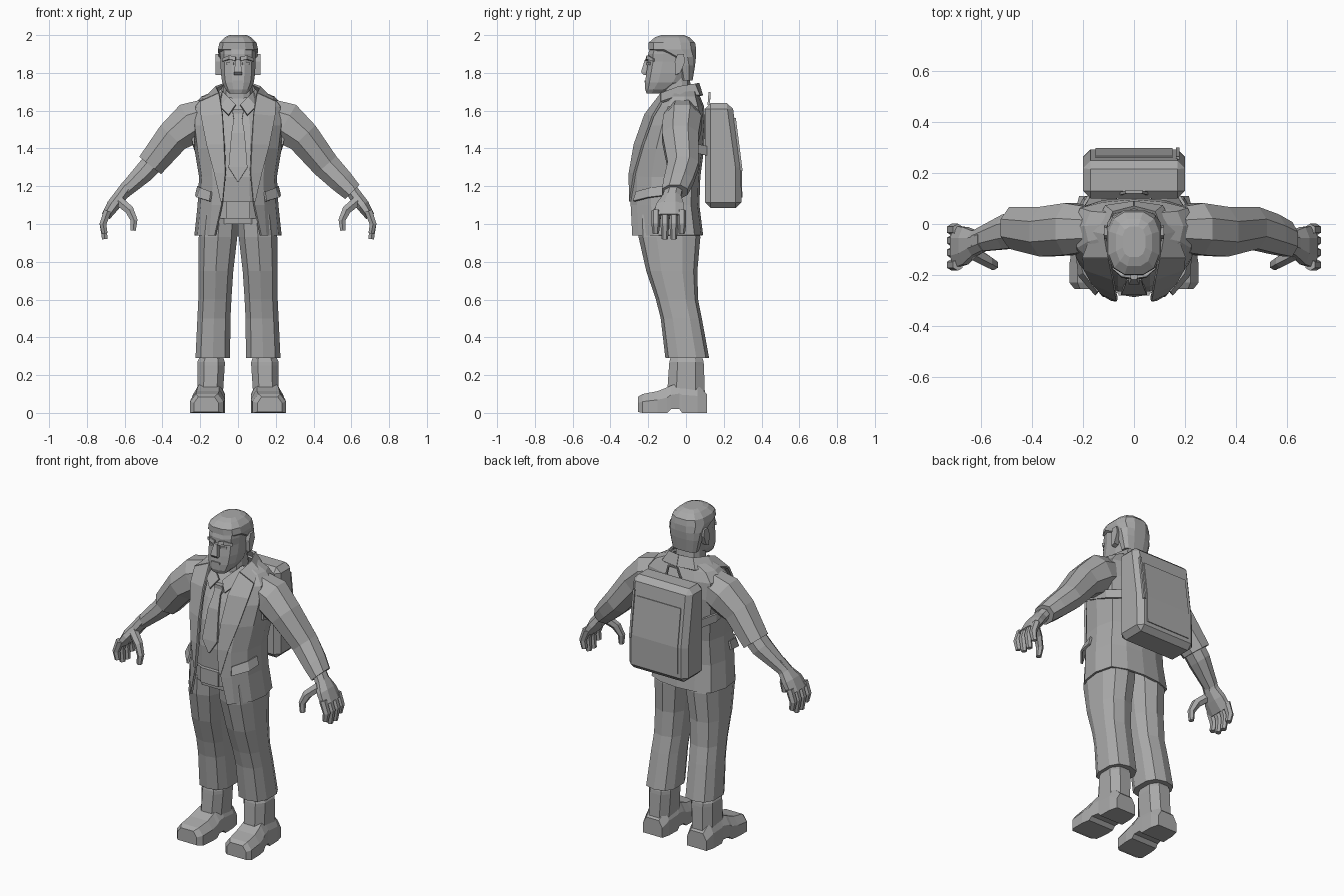
import bpy, bmesh, math
from mathutils import Vector

grey = bpy.data.materials.new("plain_grey")
grey.diffuse_color = (0.4, 0.4, 0.4, 1)


def make(name, rings, closed=True, caps=True, thick=0):
    """Skin a list of equal-length point rings."""
    bm = bmesh.new()
    rows = [[bm.verts.new(p) for p in r] for r in rings]
    n = len(rows[0])
    for a, b in zip(rows, rows[1:]):
        for i in range(n if closed else n - 1):
            j = (i + 1) % n
            bm.faces.new((a[i], a[j], b[j], b[i]))
    if closed and caps:
        bm.faces.new(rows[0])
        bm.faces.new(rows[-1])
    bmesh.ops.recalc_face_normals(bm, faces=bm.faces)
    me = bpy.data.meshes.new(name)
    bm.to_mesh(me)
    bm.free()
    me.materials.append(grey)
    ob = bpy.data.objects.new(name, me)
    bpy.context.collection.objects.link(ob)
    if thick:
        m = ob.modifiers.new("thickness", 'SOLIDIFY')
        m.thickness, m.offset = thick, 0
    return ob


def oval(z, x0, x1, y0, y1, n=12, p=0.75):
    """Horizontal rounded-box ring."""
    pts = []
    for i in range(n):
        a = 2 * math.pi * (i + 0.5) / n
        c, s = math.cos(a), math.sin(a)
        c = math.copysign(abs(c) ** p, c) / math.cos(math.pi / n) ** p
        s = math.copysign(abs(s) ** p, s) / math.cos(math.pi / n) ** p
        pts.append(((x0 + x1) / 2 + c * (x1 - x0) / 2, (y0 + y1) / 2 + s * (y1 - y0) / 2, z))
    return pts


def stack(name, rows, n=12, p=0.75):
    """Centred vertical loft from (z, half width, front, back)."""
    return make(name, [oval(z, -w, w, f, b, n, p) for z, w, f, b in rows])


def tube(name, path, s=1, n=8):
    """Limb from (x, y, z, y radius, cross radius); s mirrors it."""
    rings = []
    for i, (x, y, z, ry, rc) in enumerate(path):
        a, b = path[max(i - 1, 0)], path[min(i + 1, len(path) - 1)]
        t = Vector((b[0] - a[0], b[2] - a[2])).normalized()
        ring = []
        for k in range(n):
            q = 2 * math.pi * (k + 0.5) / n
            c, d = math.cos(q) * rc * 1.05, math.sin(q) * ry * 1.05
            ring.append((s * (x - t.y * c), y + d, z + t.x * c))
        rings.append(ring)
    return make(name, rings)


def plate(name, pairs, s=1, thick=0.012):
    return make(name, [[(s * p[0], p[1], p[2]) for p in r] for r in pairs], False, False, thick)


def box(name, loc, size, bevel=0):
    x, y, z = (v / 2 for v in size)
    r = [[(loc[0] + a * x, loc[1] + b * y, loc[2] + c * z)
          for a, b in ((-1, -1), (1, -1), (1, 1), (-1, 1))] for c in (-1, 1)]
    ob = make(name, r)
    if bevel:
        ob.modifiers.new("bevel", 'BEVEL').width = bevel
    return ob


# Jacket, open down the front: z, half width, front, back, half gap
jacket = []
for z, w, f, b, g in [(0.94, .225, -.28, .085, .12), (1.1, .208, -.288, .065, .085),
                      (1.25, .2, -.288, .07, .068), (1.4, .225, -.26, .09, .075),
                      (1.52, .24, -.22, .098, .085), (1.62, .235, -.17, .09, .09),
                      (1.67, .19, -.125, .07, .09), (1.7, .12, -.1, .06, .08)]:
    d = b - f
    half = [(g, f), (w * .65, f + .09 * d), (w * .93, f + .3 * d), (w, f + .6 * d),
            (w * .88, b - .12 * d), (w * .5, b - .01), (0, b)]
    jacket.append([(x, y, z) for x, y in half] + [(-x, y, z) for x, y in half[-2::-1]])
make("jacket", jacket, False, False, 0.012)

# Shirt, belt and tie
stack("shirt", [(1.0, .17, -.25, .05), (1.25, .165, -.265, .05), (1.4, .17, -.245, .06),
                (1.52, .17, -.2, .07), (1.62, .14, -.15, .06), (1.68, .09, -.11, .045)])
stack("belt", [(1.03, .175, -.268, .05), (1.12, .17, -.272, .05)])
box("belt_buckle", (0, -.272, 1.075), (.12, .016, .09))
plate("tie", [[(-w, y, z), (w, y, z)] for z, w, y in
              [(1.6, .03, -.18), (1.555, .022, -.2), (1.48, .035, -.235),
               (1.3, .05, -.272), (1.225, .003, -.28)]])
box("tie_knot", (0, -.178, 1.585), (.05, .03, .045))

# Neck and head
stack("neck", [(1.6, .085, -.12, .04), (1.77, .075, -.12, .02)])
stack("head", [(1.69, .045, -.208, -.13), (1.712, .066, -.216, -.07), (1.75, .084, -.216, 0),
               (1.8, .091, -.21, .03), (1.86, .092, -.2, .045), (1.9, .095, -.2, .05),
               (1.95, .094, -.185, .044), (1.985, .07, -.16, .015)])
stack("hair", [(1.76, .08, -.03, .035), (1.84, .098, -.055, .048), (1.885, .103, -.09, .053),
               (1.925, .106, -.198, .054), (1.96, .098, -.198, .048),
               (1.988, .07, -.165, .02), (2.0, .045, -.13, -.01)])
stack("nose", [(1.79, .02, -.225, -.19), (1.805, .022, -.238, -.19),
               (1.87, .011, -.218, -.18)], 4)
box("mouth", (0, -.215, 1.755), (.06, .012, .012))
for s, side in ((1, "left"), (-1, "right")):
    # Face details
    plate(side + "_brow", [[(.012, -.208, 1.862), (.012, -.205, 1.884)],
                           [(.045, -.205, 1.872), (.045, -.2, 1.892)],
                           [(.08, -.17, 1.86), (.08, -.17, 1.876)]], s, .014)
    plate(side + "_eye", [[(.022, -.207, 1.843), (.022, -.207, 1.855)],
                          [(.06, -.192, 1.843), (.06, -.192, 1.857)]], s, .006)
    make(side + "_ear", [[(s * x, -.04 + k * y, z) for y, z in
                          [(-.015, 1.79), (.01, 1.8), (.035, 1.86), (.028, 1.9),
                           (-.005, 1.9), (-.02, 1.86)]] for x, k in ((.085, .8), (.118, 1))])

    # Collars, lapels and pocket flaps
    plate(side + "_shirt_collar", [[(.012, -.165, 1.63), (.05, -.2, 1.575)],
                                   [(.05, -.145, 1.67), (.095, -.165, 1.62)],
                                   [(.09, -.08, 1.71), (.12, -.08, 1.67)]], s)
    plate(side + "_jacket_collar", [[(.1, -.13, 1.69), (.2, -.13, 1.645)],
                                    [(.115, -.04, 1.725), (.16, -.03, 1.68)],
                                    [(.08, .045, 1.74), (.11, .07, 1.68)],
                                    [(0, .065, 1.745), (0, .085, 1.68)]], s)
    plate(side + "_lapel", [[(.1, -.13, 1.69), (.2, -.13, 1.645)],
                            [(.082, -.215, 1.58), (.195, -.175, 1.57)],
                            [(.072, -.272, 1.42), (.165, -.228, 1.42)],
                            [(.066, -.298, 1.27), (.125, -.272, 1.27)],
                            [(.08, -.297, 1.12), (.09, -.295, 1.12)]], s)
    plate(side + "_pocket_flap", [[(.14, -.262, 1.17), (.148, -.277, 1.12)],
                                  [(.195, -.19, 1.19), (.215, -.2, 1.14)],
                                  [(.21, -.12, 1.2), (.222, -.12, 1.15)]], s)
    plate(side + "_pack_strap", [[(.17, .12, 1.36), (.17, .12, 1.41)],
                                 [(.222, .03, 1.38), (.225, .03, 1.43)],
                                 [(.235, -.1, 1.42), (.24, -.1, 1.5)]], s)

    # Sleeves: one long, one rolled to the elbow
    upper = [(.17, -.02, 1.565, .09, .1), (.25, -.02, 1.535, .105, .115),
             (.345, -.03, 1.46, .1, .092), (.465, -.015, 1.31, .085, .076)]
    if s > 0:
        tube("left_sleeve", upper + [(.55, -.04, 1.225, .08, .066), (.605, -.06, 1.17, .07, .055)], s)
    else:
        tube("right_rolled_sleeve", upper, s)
        tube("right_forearm", [(.42, -.02, 1.36, .07, .06), (.5, -.03, 1.27, .07, .055),
                               (.615, -.065, 1.16, .045, .036)], s)

    # Hands
    tube(side + "_palm", [(.585, -.06, 1.2, .045, .035), (.625, -.075, 1.145, .05, .036),
                          (.66, -.085, 1.1, .075, .036), (.7, -.09, 1.04, .085, .026)], s)
    for i, y in enumerate((-.16, -.112, -.065, -.022)):
        tip = .95 if i in (0, 3) else .92
        tube(f"{side}_finger_{i + 1}", [(.69, y, 1.07, .022, .022), (.715, y, 1.0, .022, .02),
                                        (.705, y, tip, .016, .016)], s, 6)
    tube(side + "_thumb", [(.635, -.11, 1.125, .03, .028), (.575, -.145, 1.075, .025, .026),
                           (.55, -.16, 1.02, .02, .02), (.555, -.165, .965, .015, .015)], s, 6)

    # Trousers
    make(side + "_trouser_leg", [oval(z, s * x0, s * x1, f, b, 10) for z, x0, x1, f, b in
                                 [(1.05, 0, .195, -.25, .055), (.93, .004, .208, -.245, .07),
                                  (.75, .025, .21, -.205, .055), (.6, .035, .21, -.155, .06),
                                  (.5, .04, .215, -.13, .08), (.29, .042, .225, -.105, .118)]])

    # Boots
    make(side + "_boot_shaft", [oval(z, s * x0, s * x1, f, b, 8) for z, x0, x1, f, b in
                                [(.1, .08, .215, -.1, .1), (.25, .07, .215, -.09, .095),
                                 (.27, .07, .215, -.088, .093), (.3, .08, .2, -.08, .085)]])
    make(side + "_boot_foot", [[(s * (c + k * w), y, zb + m * (h - zb)) for k, m in
                                [(-1, 0), (1, 0), (1, .6), (.65, 1), (-.65, 1), (-1, .6)]]
                               for y, c, w, h, zb in
                               [(.11, .15, .065, .1, 0), (.06, .15, .078, .15, 0),
                                (-.02, .15, .08, .16, 0), (-.035, .15, .08, .158, .02),
                                (-.08, .155, .085, .145, .02), (-.1, .157, .087, .135, 0),
                                (-.15, .16, .092, .115, 0), (-.23, .165, .088, .1, 0),
                                (-.255, .168, .065, .085, .005)]])

# Backpack with sloping back, rear panel, side strap and carry handle
make("backpack", [[(-.2, .1, z), (.2, .1, z), (.2, b, z), (-.2, b, z)] for z, b in
                  [(1.085, .293), (1.3, .292), (1.64, .245)]]
     ).modifiers.new("bevel", 'BEVEL').width = 0.03
plate("backpack_panel", [[(-.15, y, z), (.15, y, z)] for z, y in
                         [(1.14, .294), (1.3, .293), (1.53, .262)]], 1, .008)
plate("backpack_side_strap", [[(.165, y, z), (.178, y, z)] for z, y in
                              [(1.28, .294), (1.56, .258)]], 1, .012)
tube("backpack_handle", [(-.05, .12, 1.63, .008, .006), (-.03, .125, 1.695, .008, .006),
                         (.03, .125, 1.695, .008, .006), (.05, .12, 1.63, .008, .006)], 1, 4)
